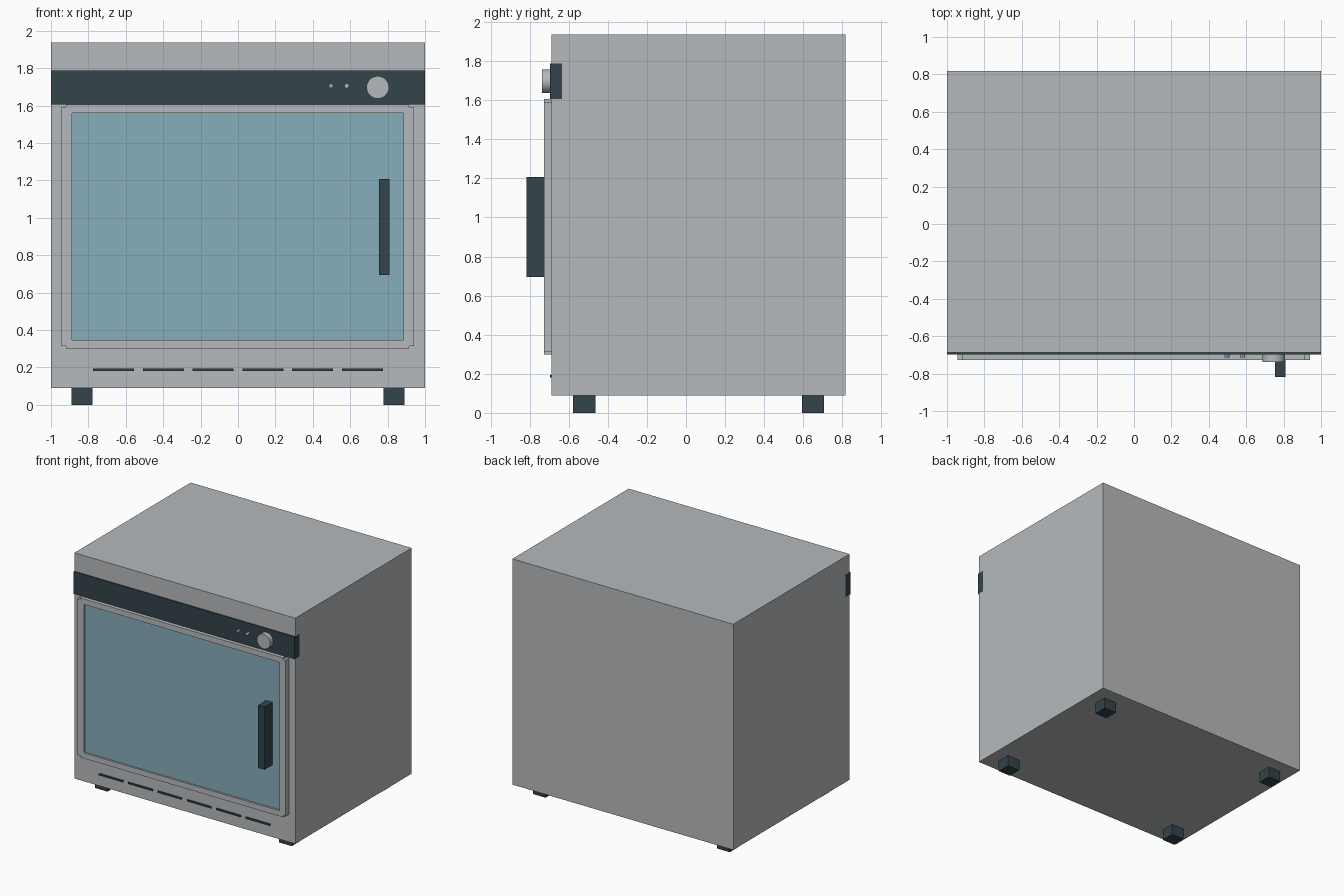
import bpy
import math

cube = bpy.data.objects.get("Cube")
if cube:
    bpy.data.objects.remove(cube, do_unlink=True)


def material(name, rgb):
    mat = bpy.data.materials.new(name)
    mat.use_nodes = True
    mat.diffuse_color = (*rgb, 1)
    bsdf = next(n for n in mat.node_tree.nodes if n.type == 'BSDF_PRINCIPLED')
    bsdf.inputs["Base Color"].default_value = (*rgb, 1)
    return mat


STEEL = material("light grey steel", (0.468, 0.491, 0.503))
DARK = material("dark slate", (0.033, 0.058, 0.069))
GLASS = material("pale blue glass", (0.238, 0.423, 0.503))


def box(name, mat, xs, ys, zs):
    """Box spanning the given (low, high) ranges."""
    spans = (xs, ys, zs)
    bpy.ops.mesh.primitive_cube_add(size=1, location=[(a + b) / 2 for a, b in spans])
    ob = bpy.context.object
    ob.name = name
    ob.scale = [b - a for a, b in spans]
    bpy.ops.object.transform_apply(location=False, rotation=False, scale=True)
    ob.data.materials.append(mat)
    return ob


def dial(name, mat, x, z, radius, front, back, sides):
    """Cylinder facing the front."""
    bpy.ops.mesh.primitive_cylinder_add(
        vertices=sides, radius=radius, depth=back - front,
        location=(x, (front + back) / 2, z), rotation=(math.pi / 2, 0, 0))
    ob = bpy.context.object
    ob.name = name
    ob.data.materials.append(mat)
    bpy.ops.object.shade_smooth_by_angle()
    return ob


def frame(name, mat, loops, front, back):
    """Plate in the XZ plane; loops after the first become holes."""
    curve = bpy.data.curves.new(name, 'CURVE')
    curve.dimensions = '2D'
    curve.fill_mode = 'BOTH'
    curve.extrude = (back - front) / 2
    for loop in loops:
        spline = curve.splines.new('POLY')
        spline.points.add(len(loop) - 1)
        for point, (x, z) in zip(spline.points, loop):
            point.co = (x, z, 0, 1)
        spline.use_cyclic_u = True
    ob = bpy.data.objects.new(name, curve)
    bpy.context.collection.objects.link(ob)
    ob.location.y = (front + back) / 2
    ob.rotation_euler.x = math.pi / 2
    bpy.ops.object.select_all(action='DESELECT')
    ob.select_set(True)
    bpy.context.view_layer.objects.active = ob
    bpy.ops.object.convert(target='MESH')
    ob = bpy.context.object
    ob.name = name
    ob.data.materials.clear()
    ob.data.materials.append(mat)
    bpy.ops.object.shade_flat()
    return ob


FACE = -0.687  # front plane of the cabinet

# Cabinet and control strip, which wraps slightly round the sides
box("cabinet", STEEL, (-1, 1), (FACE, 0.817), (0.09, 1.937))
box("control_panel", DARK, (-1.001, 1.001), (-0.697, -0.635), (1.605, 1.787))

# Door frame with stepped corners around the window
x0, x1, z0, z1 = -0.945, 0.941, 0.30, 1.605
sx, sz = 0.026, 0.014
outline = [(x0 + sx, z0), (x1 - sx, z0), (x1 - sx, z0 + sz), (x1, z0 + sz),
           (x1, z1 - sz), (x1 - sx, z1 - sz), (x1 - sx, z1), (x0 + sx, z1),
           (x0 + sx, z1 - sz), (x0, z1 - sz), (x0, z0 + sz), (x0 + sx, z0 + sz)]
gx0, gx1, gz0, gz1 = -0.887, 0.885, 0.345, 1.56
opening = [(gx0, gz0), (gx0, gz1), (gx1, gz1), (gx1, gz0)]
frame("door_frame", STEEL, [outline, opening], -0.727, FACE)
box("door_window", GLASS, (gx0, gx1), (-0.712, FACE), (gz0, gz1))
box("door_handle", DARK, (0.753, 0.811), (-0.817, -0.712), (0.695, 1.208))

# Controls
dial("control_knob", STEEL, 0.747, 1.697, 0.06, -0.737, -0.69, 32)
dial("blue_indicator", GLASS, 0.497, 1.705, 0.013, -0.713, -0.69, 12)
dial("grey_indicator", STEEL, 0.581, 1.705, 0.013, -0.713, -0.69, 12)

# Row of vent slots under the door
for i in range(6):
    cx = (i - 2.5) * 0.266
    box(f"vent_slot_{i + 1}", DARK, (cx - 0.109, cx + 0.109),
        (-0.696, FACE + 0.01), (0.18, 0.194))

# Feet
for side, fx in (("right", -0.834), ("left", 0.834)):
    for end, fy in (("front", -0.52), ("back", 0.65)):
        box(f"{end}_{side}_foot", DARK, (fx - 0.057, fx + 0.057),
            (fy - 0.057, fy + 0.057), (0, 0.09))
